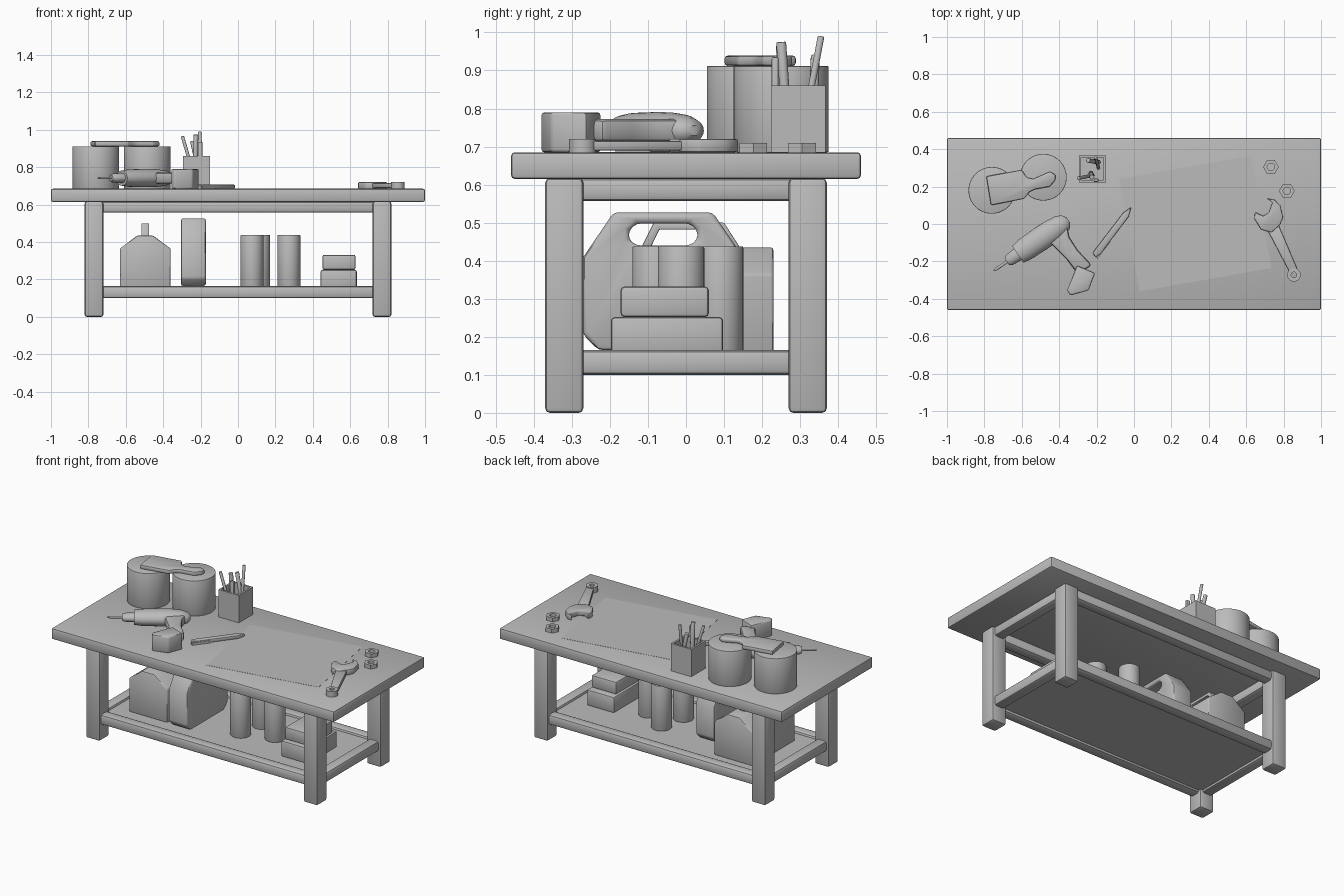
import bpy, bmesh, math
from mathutils import Vector, Matrix

if "Cube" in bpy.data.objects:
    bpy.data.objects.remove(bpy.data.objects["Cube"])

grey = bpy.data.materials.new("workshop_grey")
grey.diffuse_color = (0.5, 0.5, 0.5, 1)
grey.use_nodes = True
grey.node_tree.nodes["Principled BSDF"].inputs["Base Color"].default_value = grey.diffuse_color


def finish(name, bm, bevel=0.0, seg=2):
    """Round the hard edges, then turn the bmesh into a named object."""
    bmesh.ops.recalc_face_normals(bm, faces=bm.faces)
    if bevel:
        hard = [e for e in bm.edges if len(e.link_faces) == 2 and e.calc_face_angle() > 0.6]
        bmesh.ops.bevel(bm, geom=hard, offset=bevel, segments=seg, profile=0.5,
                        affect='EDGES', clamp_overlap=True)
    mesh = bpy.data.meshes.new(name)
    bm.to_mesh(mesh)
    bm.free()
    mesh.materials.append(grey)
    ob = bpy.data.objects.new(name, mesh)
    bpy.context.collection.objects.link(ob)
    bpy.ops.object.select_all(action='DESELECT')
    ob.select_set(True)
    bpy.context.view_layer.objects.active = ob
    bpy.ops.object.shade_smooth_by_angle(angle=math.radians(40))
    return ob


def box(name, x0, x1, y0, y1, z0, z1, bevel=0.008, seg=2):
    bm = bmesh.new()
    m = Matrix.Translation(((x0 + x1) / 2, (y0 + y1) / 2, (z0 + z1) / 2))
    bmesh.ops.create_cube(bm, size=1, matrix=m @ Matrix.Diagonal((x1 - x0, y1 - y0, z1 - z0, 1)))
    return finish(name, bm, bevel, seg)


def prism(name, pts, a, b, axis='Z', bevel=0.0, hole=None):
    """Extrude an outline from a to b along an axis; hole is an inner outline of equal length."""
    place = {'Z': lambda p, h: (p[0], p[1], h), 'Y': lambda p, h: (p[0], h, p[1]),
             'X': lambda p, h: (h, p[0], p[1])}[axis]
    bm = bmesh.new()
    ring = lambda line, h: [bm.verts.new(place(p, h)) for p in line]
    lo, hi, n = ring(pts, a), ring(pts, b), len(pts)
    walls = [(lo, hi)]
    if hole:
        hlo, hhi = ring(hole, a), ring(hole, b)
        walls += [(hhi, hlo), (hi, hhi), (hlo, lo)]
    else:
        bm.faces.new(lo[::-1])
        bm.faces.new(hi)
    for u, v in walls:
        for i in range(n):
            j = (i + 1) % n
            bm.faces.new((u[i], u[j], v[j], v[i]))
    return finish(name, bm, bevel)


def lathe(name, start, end, profile, n=32, squash=1.0, bevel=0.0):
    """Revolve (distance, radius) pairs about the line from start to end."""
    start, end = Vector(start), Vector(end)
    d = (end - start).normalized()
    side = Vector((1, 0, 0)) if abs(d.z) > 0.99 else d.cross(Vector((0, 0, 1))).normalized()
    up = side.cross(d)
    bm = bmesh.new()
    rings = []
    for t, r in profile:
        rings.append([bm.verts.new(start + d * t + side * r * math.cos(2 * math.pi * k / n)
                                   + up * r * squash * math.sin(2 * math.pi * k / n))
                      for k in range(n)])
    for u, v in zip(rings, rings[1:]):
        for i in range(n):
            j = (i + 1) % n
            bm.faces.new((u[i], u[j], v[j], v[i]))
    bm.faces.new(rings[0])
    bm.faces.new(rings[-1])
    return finish(name, bm, bevel)


def rod(name, start, end, r, n=12):
    length = (Vector(end) - Vector(start)).length
    return lathe(name, start, end, [(0, r), (length, r)], n, bevel=r * 0.25)


def circle(x, y, r, n, turn=0.0):
    return [(x + r * math.cos(turn + 2 * math.pi * k / n),
             y + r * math.sin(turn + 2 * math.pi * k / n)) for k in range(n)]


TOP = 0.685    # table surface
SHELF = 0.15   # shelf surface

# Table: top, legs, rails and lower shelf
box("table_top", -1, 1, -0.46, 0.46, 0.615, TOP, 0.01)
for sx in (-1, 1):
    for sy in (-1, 1):
        x, y = 0.77 * sx, 0.32 * sy
        box("leg", x - 0.05, x + 0.05, y - 0.05, y + 0.05, 0, 0.617, 0.012)
for z0, z1, label in ((0.1, 0.165, "shelf_rail"), (0.557, 0.617, "apron_rail")):
    for s in (-1, 1):
        box(label + "_long", -0.75, 0.75, 0.32 * s - 0.035, 0.32 * s + 0.035, z0, z1, 0.015)
        box(label + "_short", 0.77 * s - 0.035, 0.77 * s + 0.035, -0.3, 0.3, z0, z1, 0.015)
box("shelf_panel", -0.75, 0.75, -0.3, 0.3, 0.115, SHELF, 0)

# Paint cans with a flat brush lying across them
for x, y in ((-0.76, 0.18), (-0.485, 0.25)):
    lathe("paint_can", (x, y, TOP), (x, y, 0.912), [(0, 0.125), (0.227, 0.125)], 48, bevel=0.004)
prism("brush", [(-0.79, 0.255), (-0.60, 0.29), (-0.575, 0.25), (-0.54, 0.24), (-0.45, 0.28),
                (-0.42, 0.265), (-0.42, 0.235), (-0.45, 0.2), (-0.53, 0.185), (-0.56, 0.17),
                (-0.585, 0.135), (-0.765, 0.1)], 0.912, 0.939, bevel=0.008)

# Open square cup with pens
cup = lambda h: [(-0.2225 - h, 0.295 - h), (-0.2225 + h, 0.295 - h),
                 (-0.2225 + h, 0.295 + h), (-0.2225 - h, 0.295 + h)]
prism("pen_cup", cup(0.072), TOP, 0.86, hole=cup(0.06))
box("pen_cup_base", -0.285, -0.16, 0.23, 0.36, TOP, 0.7, 0)
rod("pen", (-0.23, 0.27, 0.7), (-0.225, 0.25, 0.975), 0.013)
rod("pencil", (-0.19, 0.3, 0.7), (-0.205, 0.355, 0.99), 0.009)
rod("marker", (-0.19, 0.33, 0.7), (-0.245, 0.34, 0.94), 0.012)
rod("thin_tool", (-0.22, 0.26, 0.7), (-0.297, 0.245, 0.965), 0.009)
box("file_blade", -0.215, -0.19, 0.225, 0.243, 0.7, 0.935, 0.004)

# Power drill lying on its side
lathe("drill_body", (-0.75, -0.25, 0.742), (-0.34, 0.03, 0.742),
      [(0, 0.003), (0.015, 0.008), (0.085, 0.008), (0.085, 0.022), (0.1, 0.032), (0.155, 0.036),
       (0.155, 0.054), (0.2, 0.062), (0.3, 0.065), (0.37, 0.064), (0.43, 0.056),
       (0.465, 0.042), (0.482, 0.018)], 24, 0.75)
prism("drill_grip", [(-0.47, -0.08), (-0.36, 0.0), (-0.345, -0.07), (-0.30, -0.14), (-0.225, -0.22),
                     (-0.30, -0.27), (-0.36, -0.19), (-0.42, -0.13)], 0.712, 0.772, bevel=0.016)
prism("drill_battery", [(-0.305, -0.222), (-0.208, -0.262), (-0.243, -0.355), (-0.34, -0.382),
                        (-0.358, -0.355)], TOP, 0.79, bevel=0.008)

# Utility knife
prism("knife_handle", [(-0.222, -0.155), (-0.205, -0.178), (-0.18, -0.16), (-0.028, 0.04),
                       (-0.015, 0.09), (-0.058, 0.06)], TOP, 0.707, bevel=0.005)
prism("knife_clip", [(-0.215, -0.17), (-0.195, -0.185), (-0.125, -0.095), (-0.14, -0.08)],
      TOP, 0.70)

# Open-ended wrench: jaw, shank and ring
prism("wrench_jaw", [(0.71, 0.138), (0.74, 0.115), (0.72, 0.06), (0.69, 0.042), (0.648, 0.063),
                     (0.642, 0.03), (0.68, -0.03), (0.735, -0.045), (0.78, -0.005),
                     (0.797, 0.035), (0.782, 0.1), (0.75, 0.13)], TOP, 0.72, bevel=0.005)
prism("wrench_shank", [(0.715, -0.035), (0.775, -0.01), (0.875, -0.245), (0.833, -0.26)],
      TOP + 0.005, 0.715, bevel=0.004)
prism("wrench_ring", circle(0.855, -0.272, 0.036, 20), TOP, 0.72,
      hole=circle(0.855, -0.272, 0.015, 20))

# Hex nuts
for x, y in ((0.732, 0.305), (0.817, 0.177)):
    hexagon = circle(x, y, 0.042, 6)
    outline = [tuple(Vector(hexagon[k]).lerp(Vector(hexagon[(k + 1) % 6]), f))
               for k in range(6) for f in (0, 0.5)]
    prism("hex_nut", outline, TOP, 0.71, hole=circle(x, y, 0.02, 12))

# Sheet of paper
prism("paper_sheet", [(-0.08, 0.24), (0.03, -0.36), (0.735, -0.235), (0.625, 0.365)],
      TOP - 0.001, TOP + 0.001)

# Gabled toolbox with a loop handle
prism("gabled_toolbox", [(-0.632, SHELF), (-0.36, SHELF), (-0.36, 0.365), (-0.455, 0.435),
                         (-0.538, 0.435), (-0.632, 0.365)], -0.2, 0.23, 'Y', 0.008)
prism("toolbox_handle", [(-0.12, 0.43), (-0.085, 0.5), (0.1, 0.5), (0.145, 0.43),
                         (0.115, 0.43), (0.085, 0.482), (-0.07, 0.482), (-0.095, 0.43)],
      -0.517, -0.475, 'X', 0.003)

# Flat carrying case with a grip slot
prism("carry_case", [(-0.23, 0.165), (0.11, 0.165), (0.15, 0.205), (0.15, 0.41),
                     (0.07, 0.527), (-0.19, 0.527), (-0.27, 0.41), (-0.27, 0.205)],
      -0.305, -0.172, 'X', 0.012,
      hole=[(-0.13, 0.44), (0.01, 0.44), (0.03, 0.455), (0.03, 0.48),
            (0.01, 0.498), (-0.13, 0.498), (-0.15, 0.48), (-0.15, 0.455)])

# Canisters
for x, y in ((0.075, -0.08), (0.11, 0.09), (0.272, -0.013)):
    lathe("canister", (x, y, SHELF), (x, y, 0.438), [(0, 0.061), (0.288, 0.061)], 32, bevel=0.004)

# Stacked boxes
box("lower_box", 0.442, 0.635, -0.197, 0.097, SHELF, 0.252, 0.01)
box("upper_box", 0.452, 0.628, -0.172, 0.06, 0.252, 0.332, 0.01)
